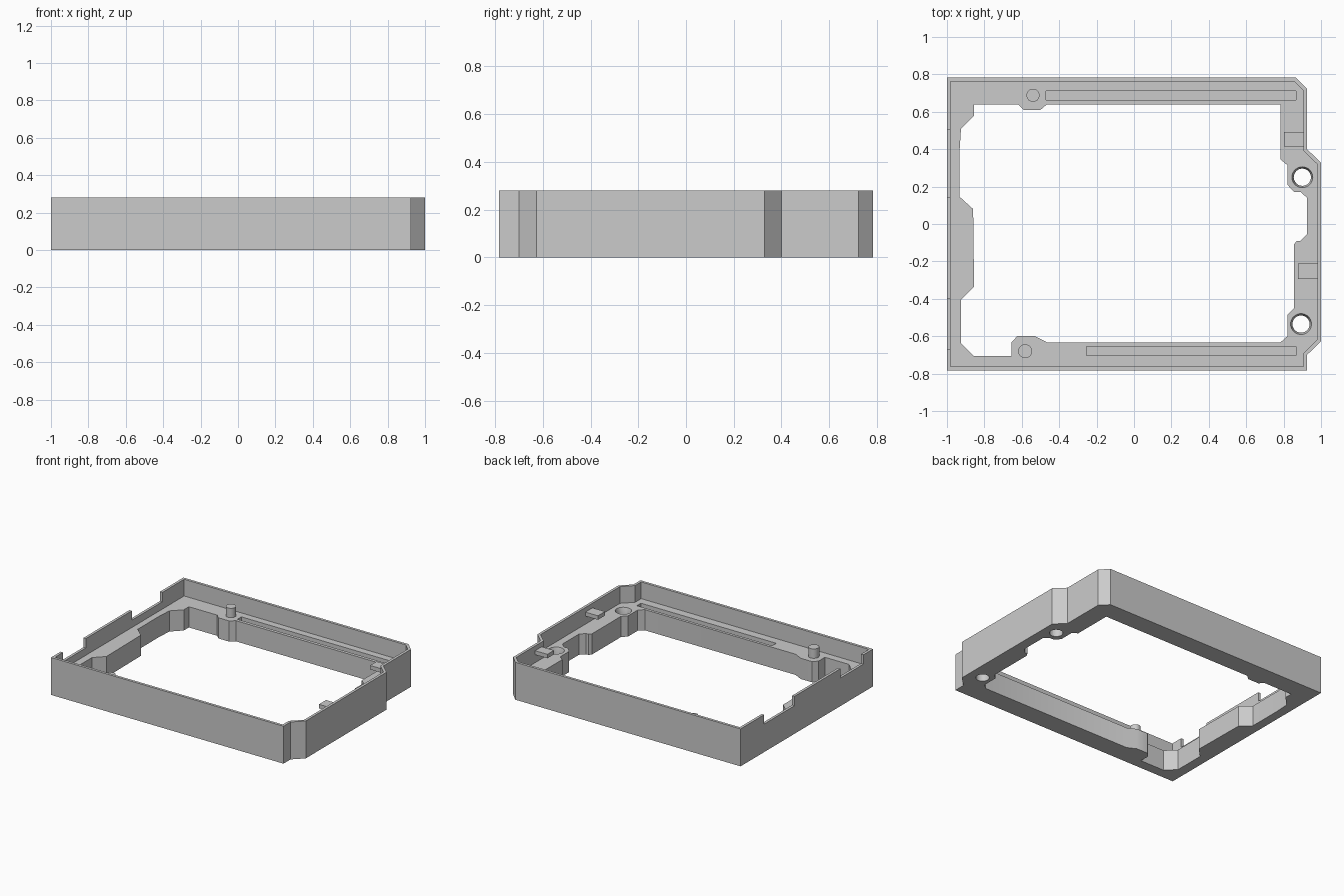
import bpy
import bmesh
from mathutils import Vector

if "Cube" in bpy.data.objects:
    bpy.data.objects.remove(bpy.data.objects["Cube"])

HEIGHT, LEDGE, WALL = 0.28, 0.155, 0.02

grey = bpy.data.materials.new("plain_grey")
grey.use_nodes = True
grey.diffuse_color = (0.6, 0.6, 0.6, 1)
grey.node_tree.nodes["Principled BSDF"].inputs["Base Color"].default_value = (0.6, 0.6, 0.6, 1)


def finish(name, bm):
    bmesh.ops.recalc_face_normals(bm, faces=bm.faces)
    mesh = bpy.data.meshes.new(name)
    bm.to_mesh(mesh)
    bm.free()
    mesh.materials.append(grey)
    obj = bpy.data.objects.new(name, mesh)
    bpy.context.collection.objects.link(obj)
    return obj


def prism(name, points, low, high):
    bm = bmesh.new()
    face = bm.faces.new([bm.verts.new((x, y, low)) for x, y in points])
    top = bmesh.ops.extrude_face_region(bm, geom=[face])["geom"]
    verts = [v for v in top if isinstance(v, bmesh.types.BMVert)]
    bmesh.ops.translate(bm, verts=verts, vec=(0, 0, high - low))
    return finish(name, bm)


def box(name, x0, x1, y0, y1, z0, z1):
    return prism(name, [(x0, y0), (x1, y0), (x1, y1), (x0, y1)], z0, z1)


def cone(name, x, y, z0, z1, r0, r1):
    bm = bmesh.new()
    bmesh.ops.create_cone(bm, cap_ends=True, segments=32, radius1=r0, radius2=r1, depth=z1 - z0)
    bmesh.ops.translate(bm, verts=bm.verts, vec=(x, y, (z0 + z1) / 2))
    return finish(name, bm)


def inset(points, dist):
    """Mitred inward offset of a counter-clockwise outline."""
    pts = [Vector(p) for p in points]
    result = []
    for i, p in enumerate(pts):
        a = (p - pts[i - 1]).normalized()
        b = (pts[(i + 1) % len(pts)] - p).normalized()
        na, nb = Vector((-a.y, a.x)), Vector((-b.y, b.x))
        result.append(p + (na + nb) * dist / (1 + na.dot(nb)))
    return result


def activate(obj):
    bpy.ops.object.select_all(action='DESELECT')
    obj.select_set(True)
    bpy.context.view_layer.objects.active = obj


def cut(target, cutter):
    cutter.hide_render = True
    activate(target)
    mod = target.modifiers.new("cut", 'BOOLEAN')
    mod.operation, mod.solver, mod.object = 'DIFFERENCE', 'EXACT', cutter
    bpy.ops.object.modifier_apply(modifier=mod.name)
    bpy.data.objects.remove(cutter)


# Outer outline with stepped right side, and the central opening
outline = [(-1, -.783), (.925, -.783), (.925, -.7), (1, -.627), (1, .328),
           (.925, .4), (.925, .722), (.865, .783), (-1, .783)]
opening = [(-.855, .64), (-.62, .64), (-.59, .61), (-.5, .61), (-.465, .64),
           (.783, .64), (.783, .345), (.82, .315), (.82, .21), (.855, .172),
           (.89, .172), (.925, .14), (.925, -.055), (.89, -.09), (.87, -.09),
           (.855, -.11), (.855, -.45), (.82, -.487), (.82, -.6), (.783, -.633),
           (-.465, -.633), (-.53, -.6), (-.625, -.6), (-.655, -.633),
           (-.655, -.707), (-.855, -.707), (-.925, -.637), (-.925, -.405),
           (-.855, -.335), (-.86, .08), (-.932, .145), (-.932, .4),
           (-.925, .51), (-.855, .58)]

# Frame: solid outline, hollowed above the ledge and opened through the middle
frame = prism("frame", outline, 0, HEIGHT)
cut(frame, prism("cavity_cutter", inset(outline, WALL), LEDGE, 0.4))
cut(frame, prism("opening_cutter", opening, -0.1, 0.5))

# Long grooves in the back and front ledges
cut(frame, box("back_groove_cutter", -.47, .865, .664, .711, LEDGE - .05, .4))
cut(frame, box("front_groove_cutter", -.255, .865, -.702, -.654, LEDGE - .05, .4))

# Notches in the rim of the straight side wall
for y0, y1 in ((-.67, -.4), (.145, .505)):
    cut(frame, box("notch_cutter", -1.1, -.96, y0, y1, .21, .4))

# Screw holes with a tapered mouth
for x, y in ((.9, .25), (.893, -.535)):
    cut(frame, cone("hole_cutter", x, y, -.1, .3, .046, .046))
    cut(frame, cone("mouth_cutter", x, y, LEDGE - .04, LEDGE + .004, .045, .057))

# Locating pegs on the ledges
back_peg = cone("back_peg", -.54, .688, LEDGE - .01, .225, .035, .035)
front_peg = cone("front_peg", -.582, -.68, LEDGE - .01, .225, .037, .037)

# Clips reaching inward from the stepped side wall
box("back_clip", .803, .91, .415, .492, .215, .245)
box("front_clip", .877, .985, -.295, -.211, .215, .245)

for part in (frame, back_peg, front_peg):
    activate(part)
    bpy.ops.object.shade_smooth_by_angle(angle=0.5)
